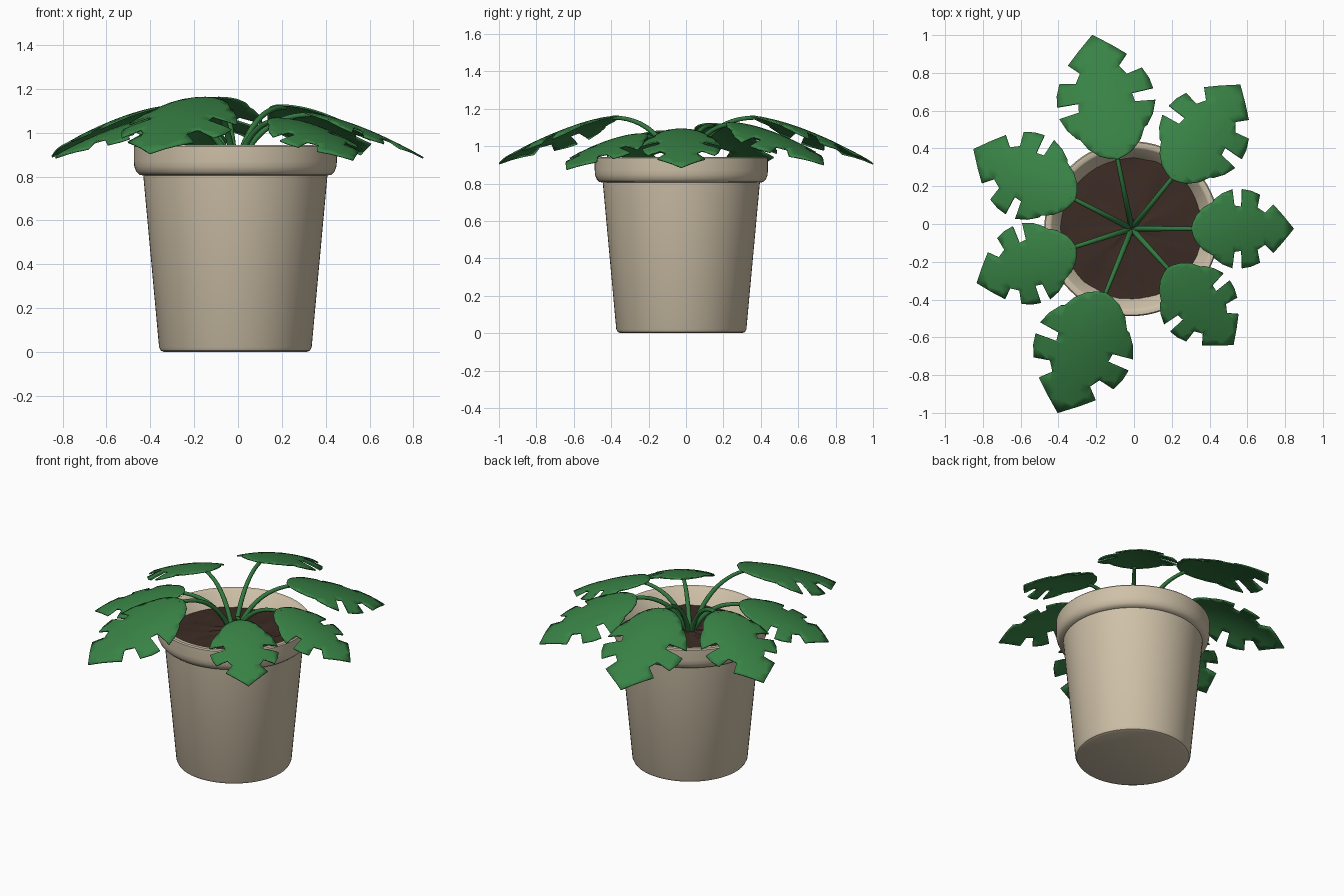
import bpy, bmesh, math, random
from mathutils import Vector

if "Cube" in bpy.data.objects:
    bpy.data.objects.remove(bpy.data.objects["Cube"])

random.seed(4)
CX, CY = -0.012, -0.025          # plant axis


def material(name, rgb):
    m = bpy.data.materials.new(name)
    m.diffuse_color = (*rgb, 1)
    m.use_nodes = True
    m.node_tree.nodes["Principled BSDF"].inputs["Base Color"].default_value = m.diffuse_color
    return m


CLAY = material("beige clay", (0.62, 0.53, 0.39))
SOIL = material("dark soil", (0.045, 0.024, 0.017))
LEAF = material("leaf green", (0.04, 0.225, 0.06))
STEM = material("stem green", (0.032, 0.19, 0.05))


def finish(name, bm, mat, angle=40):
    bmesh.ops.recalc_face_normals(bm, faces=bm.faces)
    me = bpy.data.meshes.new(name)
    bm.to_mesh(me)
    bm.free()
    me.materials.append(mat)
    ob = bpy.data.objects.new(name, me)
    bpy.context.collection.objects.link(ob)
    bpy.ops.object.select_all(action='DESELECT')
    ob.select_set(True)
    bpy.context.view_layer.objects.active = ob
    bpy.ops.object.shade_smooth_by_angle(angle=math.radians(angle))
    return ob


def lathe(bm, profile, n, jitter=0.0):
    """Revolve (radius, z) points; radius 0 makes a pole."""
    rings = []
    for r, z in profile:
        if r == 0:
            rings.append([bm.verts.new((CX, CY, z))] * n)
        else:
            rings.append([bm.verts.new((CX + r * math.cos(2 * math.pi * i / n),
                                        CY + r * math.sin(2 * math.pi * i / n),
                                        z + random.uniform(-jitter, jitter)))
                          for i in range(n)])
    for a, b in zip(rings, rings[1:]):
        for i in range(n):
            j = (i + 1) % n
            quad = list(dict.fromkeys((a[i], a[j], b[j], b[i])))
            if len(quad) > 2:
                bm.faces.new(quad)


# Pot with rolled rim and tapering inside wall
bm = bmesh.new()
lathe(bm, [(0, 0), (0.325, 0), (0.34, 0.006), (0.348, 0.022), (0.42, 0.805),
           (0.438, 0.808), (0.452, 0.822), (0.461, 0.845), (0.463, 0.87),
           (0.463, 0.936), (0.457, 0.943), (0.432, 0.943), (0.424, 0.937),
           (0.345, 0.80), (0, 0.80)], 72)
finish("pot", bm, CLAY)

# Uneven soil, its edge cut irregularly by the wall
bm = bmesh.new()
lathe(bm, [(0, 0.862), (0.08, 0.86), (0.17, 0.857), (0.26, 0.853),
           (0.34, 0.85), (0.385, 0.848)], 36, 0.010)
finish("soil", bm, SOIL, 60)

# Half outline of a leaf: (fraction of length, half width / length)
HALF = [(0.015, 0.06), (0.05, 0.135), (0.12, 0.21), (0.21, 0.26), (0.22, 0.285),
        (0.30, 0.345), (0.40, 0.385), (0.42, 0.225), (0.49, 0.215),
        (0.495, 0.385), (0.58, 0.37), (0.67, 0.33), (0.645, 0.205),
        (0.72, 0.155), (0.80, 0.235), (0.89, 0.135)]
OUTLINE = [(0, 0)] + HALF + [(1, 0)] + [(t, -w) for t, w in reversed(HALF)]


def make_leaf(name, ang_base, ang_tip, r0, r1, z0, z1):
    a, b = math.radians(ang_base), math.radians(ang_tip)
    base = Vector((CX + r0 * math.cos(a), CY + r0 * math.sin(a), 0))
    tip = Vector((CX + r1 * math.cos(b), CY + r1 * math.sin(b), 0))
    along = tip - base
    length = along.length
    across = Vector((-along.y, along.x, 0))
    bm = bmesh.new()
    bm.faces.new([bm.verts.new((t, w, 0)) for t, w in OUTLINE])
    bmesh.ops.triangulate(bm, faces=bm.faces[:])
    # slice into a grid so the blade can bend
    cuts = [((i / 10, 0, 0), (1, 0, 0)) for i in range(1, 10)]
    cuts += [((0, j * 0.08, 0), (0, 1, 0)) for j in range(-4, 5)]
    for co, no in cuts:
        bmesh.ops.bisect_plane(bm, geom=bm.verts[:] + bm.edges[:] + bm.faces[:],
                               plane_co=co, plane_no=no, dist=1e-5)
    for v in bm.verts:
        t, w = v.co.x, v.co.y
        p = base + along * t + across * w
        p.z = z0 - (z0 - z1) * t ** 1.5 - 0.85 * (w * length) ** 2
        v.co = p
    bmesh.ops.recalc_face_normals(bm, faces=bm.faces)
    ob = finish(name, bm, LEAF, 50)
    sol = ob.modifiers.new("thickness", 'SOLIDIFY')
    sol.thickness = 0.008
    sol.offset = 0


def make_stem(name, ang, r0, z0):
    a = math.radians(ang)
    d = Vector((math.cos(a), math.sin(a), 0))
    side = Vector((-d.y, d.x, 0))
    p0 = Vector((CX, CY, 0.84)) + d * 0.012
    p1 = Vector((CX, CY, z0 - 0.005)) + d * r0 * 0.36
    p2 = Vector((CX, CY, z0 - 0.008)) + d * (r0 + 0.03)
    bm = bmesh.new()
    rings, steps, n = [], 12, 10
    for k in range(steps + 1):
        t = k / steps
        p = p0 * (1 - t) ** 2 + p1 * 2 * t * (1 - t) + p2 * t * t
        tan = ((p1 - p0) * (1 - t) + (p2 - p1) * t).normalized()
        up = tan.cross(side)
        r = 0.016 - 0.005 * t
        rings.append([bm.verts.new(p + side * r * math.cos(2 * math.pi * i / n)
                                   + up * r * math.sin(2 * math.pi * i / n))
                      for i in range(n)])
    for u, v in zip(rings, rings[1:]):
        for i in range(n):
            j = (i + 1) % n
            bm.faces.new((u[i], u[j], v[j], v[i]))
    bm.faces.new(rings[0])
    bm.faces.new(rings[-1])
    finish(name, bm, STEM)


# Seven leaves: base angle, tip angle, base radius, tip radius, base z, tip z
LEAVES = [(0, 0, 0.315, 0.857, 1.09, 0.885),
          (51.5, 53, 0.335, 0.954, 1.125, 0.90),
          (101.5, 101.5, 0.375, 1.046, 1.16, 0.905),
          (152.7, 153.3, 0.335, 0.937, 1.12, 0.89),
          (197.7, 199.3, 0.31, 0.869, 1.08, 0.885),
          (247.9, 248.1, 0.365, 1.05, 1.16, 0.905),
          (312.3, 311.2, 0.28, 0.817, 1.065, 0.875)]
for i, (ab, at, r0, r1, z0, z1) in enumerate(LEAVES, 1):
    make_leaf(f"leaf_{i}", ab, at, r0, r1, z0, z1)
    make_stem(f"stem_{i}", ab, r0, z0)
